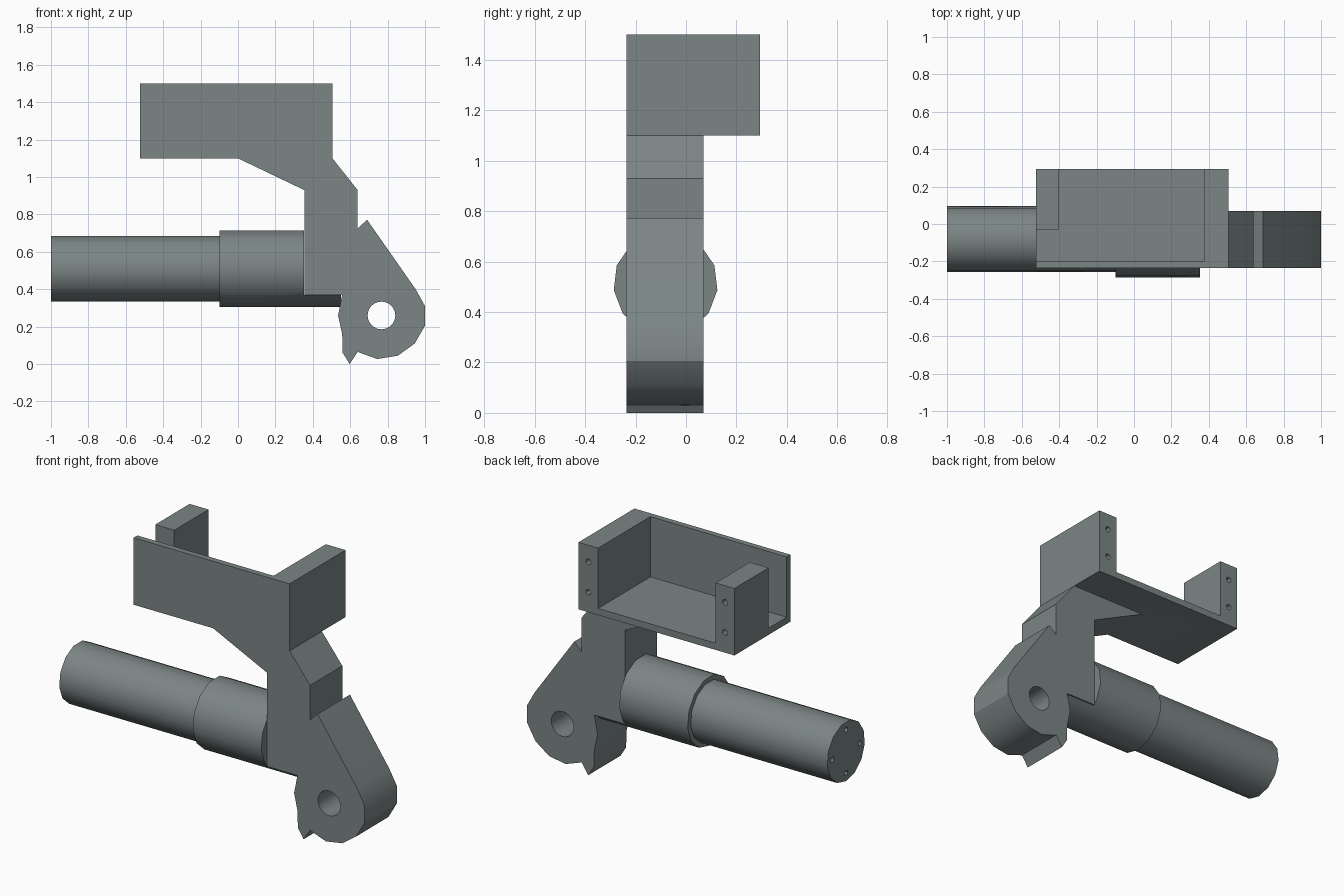
import bpy, bmesh, math
from mathutils import Vector

if "Cube" in bpy.data.objects:
    bpy.data.objects.remove(bpy.data.objects["Cube"])

steel = bpy.data.materials.new("blue_grey_steel")
steel.diffuse_color = (0.20, 0.235, 0.235, 1)
steel.use_nodes = True
steel.node_tree.nodes["Principled BSDF"].inputs["Base Color"].default_value = steel.diffuse_color


def prism(name, ring, offset):
    """Solid made by sweeping a closed ring of 3D points along an offset."""
    bm = bmesh.new()
    base = bm.faces.new([bm.verts.new(p) for p in ring])
    new = bmesh.ops.extrude_face_region(bm, geom=[base])["geom"]
    bmesh.ops.translate(bm, vec=Vector(offset),
                        verts=[v for v in new if isinstance(v, bmesh.types.BMVert)])
    bmesh.ops.recalc_face_normals(bm, faces=bm.faces)
    mesh = bpy.data.meshes.new(name)
    bm.to_mesh(mesh)
    bm.free()
    mesh.materials.append(steel)
    ob = bpy.data.objects.new(name, mesh)
    bpy.context.collection.objects.link(ob)
    return ob


def box(name, x0, x1, y0, y1, z0, z1):
    ring = [(x0, y0, z0), (x1, y0, z0), (x1, y1, z0), (x0, y1, z0)]
    return prism(name, ring, (0, 0, z1 - z0))


def rod(name, axis, a, b, c0, c1, r, sides):
    """Cylinder along x (a, b = y, z) or along y (a, b = x, z)."""
    ring = []
    for i in range(sides):
        t = -math.pi / 2 + 2 * math.pi * i / sides
        u, w = a + r * math.cos(t), b + r * math.sin(t)
        ring.append((c0, u, w) if axis == "x" else (u, c0, w))
    return prism(name, ring, (c1 - c0, 0, 0) if axis == "x" else (0, c1 - c0, 0))


def combine(ob, others, operation):
    """Apply booleans and discard the helper solids."""
    bpy.context.view_layer.objects.active = ob
    for other in others:
        mod = ob.modifiers.new("bool", "BOOLEAN")
        mod.operation, mod.solver, mod.object = operation, "EXACT", other
        bpy.ops.object.modifier_apply(modifier=mod.name)
        bpy.data.objects.remove(other)


def finish(ob):
    """Merge coplanar faces and smooth the shallow edges."""
    bm = bmesh.new()
    bm.from_mesh(ob.data)
    bmesh.ops.remove_doubles(bm, verts=bm.verts, dist=0.0005)
    bmesh.ops.dissolve_limit(bm, angle_limit=0.01, verts=bm.verts, edges=bm.edges)
    bm.to_mesh(ob.data)
    bm.free()
    bpy.ops.object.select_all(action="DESELECT")
    ob.select_set(True)
    bpy.context.view_layer.objects.active = ob
    bpy.ops.object.shade_smooth_by_angle(angle=math.radians(30))


FRONT, BACK = -0.235, 0.07

# Neck plate with the hinge knuckle and its small tooth
outline = [(0.355, 0.37), (0.355, 0.93), (0.0, 1.10), (0.505, 1.10), (0.64, 0.93),
           (0.64, 0.725), (0.69, 0.772), (0.95, 0.40), (1.0, 0.31), (1.0, 0.205),
           (0.945, 0.11), (0.855, 0.045), (0.745, 0.027), (0.64, 0.065), (0.597, 0.0),
           (0.56, 0.06), (0.557, 0.16), (0.535, 0.26), (0.557, 0.37)]
bracket = prism("bracket", [(x, FRONT, z) for x, z in outline], (0, BACK - FRONT, 0))

# Tray hollowed at the back, with an open slot at the left end
tray = box("tray", -0.525, 0.505, FRONT, 0.293, 1.10, 1.50)
combine(tray, [box("hollow", -0.40, 0.375, -0.20, 0.4, 1.14, 1.6),
               box("slot", -0.6, -0.39, -0.20, -0.03, 1.14, 1.6)], "DIFFERENCE")
combine(bracket, [tray], "UNION")

# Hinge hole and screw holes in the tray's end blocks
holes = [rod("pin_hole", "y", 0.767, 0.26, -0.5, 0.5, 0.074, 24)]
for x in (-0.4625, 0.44):
    for z in (1.22, 1.40):
        holes.append(rod("screw_hole", "y", x, z, 0.2, 0.4, 0.017, 12))
combine(bracket, holes, "DIFFERENCE")
finish(bracket)

# Barrel with four screw holes in its end
CY, CZ = -0.081, 0.512
barrel = rod("barrel", "x", CY, CZ, -1.0, -0.05, 0.178, 13)
ends = []
for i in range(4):
    t = i * math.pi / 2
    ends.append(rod("end_hole", "x", CY + 0.13 * math.cos(t), CZ + 0.13 * math.sin(t),
                    -1.1, -0.9, 0.015, 12))
combine(barrel, ends, "DIFFERENCE")
finish(barrel)

# Collar gripping the barrel; only its lower part runs on under the neck
collar = rod("collar", "x", CY, CZ, -0.098, 0.55, 0.207, 13)
combine(collar, [box("neck_cut", 0.354, 0.7, -0.5, 0.5, 0.37, 0.9)], "DIFFERENCE")
finish(collar)
